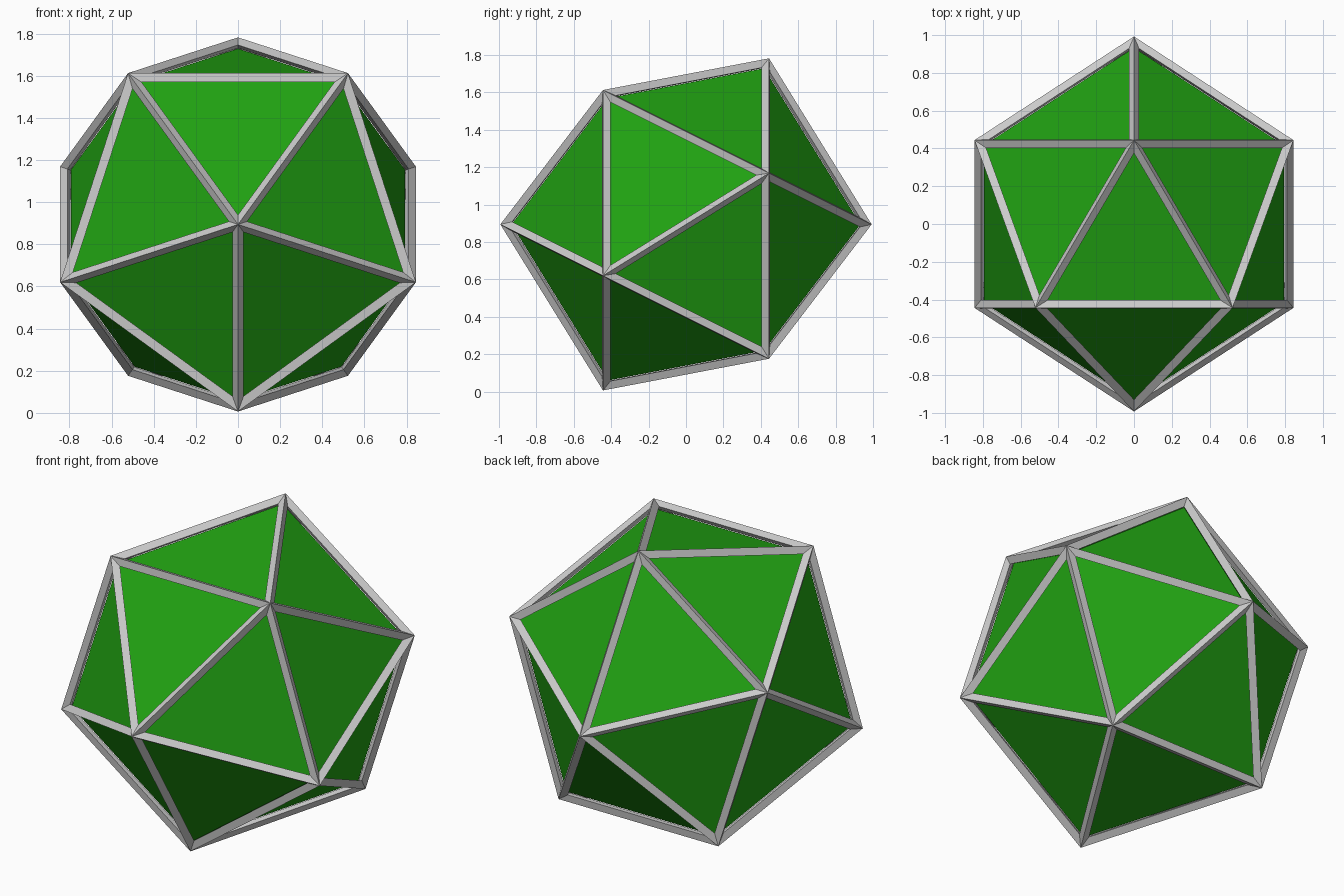
import bpy, bmesh
from mathutils import Matrix

if "Cube" in bpy.data.objects:
    bpy.data.objects.remove(bpy.data.objects["Cube"])

THICK = 0.057                            # strut thickness of the frame
BASE_R = 1.0 - 1.2584 * THICK / 2        # frame ridges reach radius 1
PANEL_R = BASE_R - 0.031                 # panels sit sunk below the frame
CENTRE_Z = 2 / 5 ** 0.5                  # lowest corner rests on z = 0

# turns the pole axis from z to y, with the front ring pointing down
TURN = Matrix(((0, 1, 0, 0), (0, 0, 1, 0), (1, 0, 0, 0), (0, 0, 0, 1)))


def icosahedron(name, radius):
    bm = bmesh.new()
    bmesh.ops.create_icosphere(bm, subdivisions=1, radius=radius, matrix=TURN)
    bmesh.ops.recalc_face_normals(bm, faces=bm.faces[:])
    mesh = bpy.data.meshes.new(name)
    bm.to_mesh(mesh)
    bm.free()
    obj = bpy.data.objects.new(name, mesh)
    obj.location.z = CENTRE_Z
    bpy.context.collection.objects.link(obj)
    return obj


# green faces of the die
panels = icosahedron("face_panels", PANEL_R)
green = bpy.data.materials.new("green")
green.diffuse_color = (0.015, 0.36, 0.006, 1)
green.use_nodes = True
green.node_tree.nodes["Principled BSDF"].inputs["Base Color"].default_value = green.diffuse_color
panels.data.materials.append(green)

# grey edge frame with diamond-section struts
frame = icosahedron("edge_frame", BASE_R)
wire = frame.modifiers.new("struts", 'WIREFRAME')
wire.thickness = THICK
wire.offset = 0
wire.use_even_offset = True
wire.use_relative_offset = False
wire.use_replace = True
